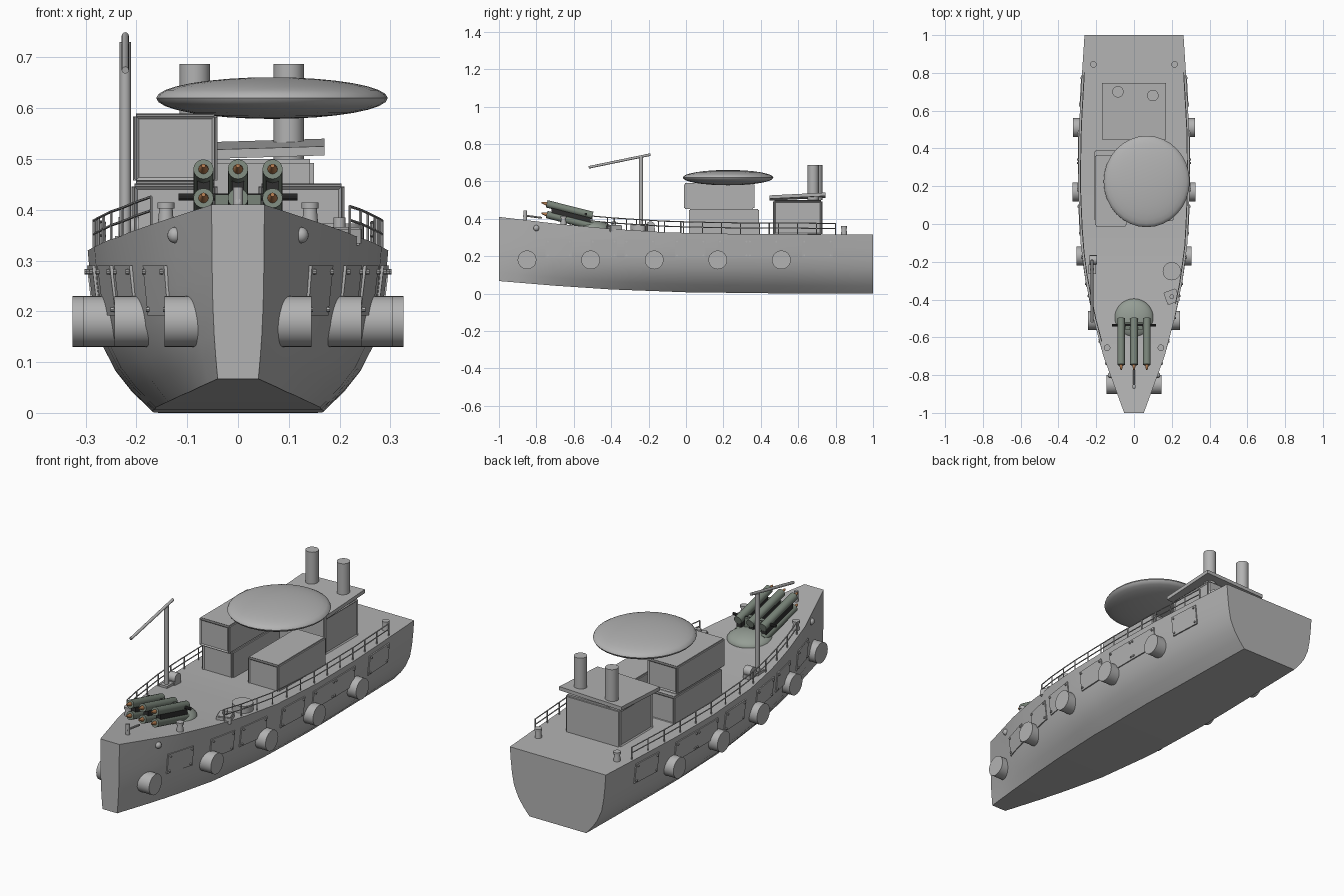
import bpy, bmesh, math
from mathutils import Vector, Matrix

if "Cube" in bpy.data.objects:
    bpy.data.objects.remove(bpy.data.objects["Cube"], do_unlink=True)


def material(name, r, g, b):
    m = bpy.data.materials.new(name)
    m.use_nodes = True
    m.diffuse_color = (r, g, b, 1)
    m.node_tree.nodes["Principled BSDF"].inputs["Base Color"].default_value = (r, g, b, 1)
    return m


GREY = material("ship grey", 0.45, 0.45, 0.45)
GREEN = material("launcher green grey", 0.19, 0.23, 0.19)
DOME = material("mount grey green", 0.30, 0.34, 0.30)
BLACK = material("black steel", 0.03, 0.03, 0.03)
COPPER = material("copper tip", 0.45, 0.20, 0.08)


def finish(name, bm, mat, angle=35):
    """Turn a bmesh into an object, smooth except at sharp edges."""
    bmesh.ops.recalc_face_normals(bm, faces=bm.faces)
    for f in bm.faces:
        f.smooth = True
    for e in bm.edges:
        e.smooth = e.calc_face_angle(0) < math.radians(angle)
    mesh = bpy.data.meshes.new(name)
    bm.to_mesh(mesh)
    bm.free()
    mesh.materials.append(mat)
    ob = bpy.data.objects.new(name, mesh)
    bpy.context.collection.objects.link(ob)
    return ob


def add_rod(bm, p, q, r, r2=None, seg=20):
    p, q = Vector(p), Vector(q)
    d = q - p
    mat = Matrix.Translation((p + q) / 2) @ d.to_track_quat('Z', 'Y').to_matrix().to_4x4()
    bmesh.ops.create_cone(bm, cap_ends=True, segments=seg, radius1=r,
                          radius2=r if r2 is None else r2, depth=d.length, matrix=mat)


def rod(name, p, q, r, mat=GREY, r2=None, seg=20):
    bm = bmesh.new()
    add_rod(bm, p, q, r, r2, seg)
    return finish(name, bm, mat)


def solid(name, points, mat=GREY):
    bm = bmesh.new()
    bmesh.ops.convex_hull(bm, input=[bm.verts.new(p) for p in points])
    bmesh.ops.dissolve_limit(bm, angle_limit=0.02, verts=bm.verts, edges=bm.edges)
    return finish(name, bm, mat, 20)


def box(name, lo, hi, mat=GREY, bevel=0.0, inset=None, turn=0):
    """Box between two corners, with recessed panels on faces along an axis."""
    lo, hi = Vector(lo), Vector(hi)
    bm = bmesh.new()
    bmesh.ops.create_cube(bm, size=1, matrix=Matrix.Translation((lo + hi) / 2)
                          @ Matrix.Rotation(turn, 4, 'Z') @ Matrix.Diagonal((hi - lo).to_4d()))
    if bevel:
        bmesh.ops.bevel(bm, geom=bm.edges[:], offset=bevel, segments=2, affect='EDGES')
    if inset is not None:
        bm.normal_update()
        panels = [f for f in bm.faces if abs(f.normal[inset]) > 0.99]
        bmesh.ops.inset_individual(bm, faces=panels, thickness=0.008, depth=-0.005)
    return finish(name, bm, mat)


def ball(name, centre, size, mat=GREY, u=32, v=16):
    bm = bmesh.new()
    bmesh.ops.create_uvsphere(bm, u_segments=u, v_segments=v, radius=1,
                              matrix=Matrix.Translation(centre) @ Matrix.Diagonal((*size, 1)))
    return finish(name, bm, mat)


def lerp(table, t):
    for (a, va), (b, vb) in zip(table, table[1:]):
        if t <= b:
            return va + (vb - va) * max(0, t - a) / (b - a)
    return table[-1][1]


# Hull lines: deck half width, bottom half width, deck height, keel height
WIDTH = [(-1, .052), (-.7, .162), (-.5, .215), (-.3, .257), (-.1, .283),
         (.2, .296), (.5, .292), (.8, .275), (1, .262)]
FLOOR = [(-1, .04), (-.8, .077), (-.6, .11), (-.4, .138), (-.1, .162), (.3, .17), (1, .155)]
DECK = [(-1, .41), (-.7, .374), (-.4, .346), (-.1, .327), (.2, .32), (1, .315)]
KEEL = [(-1, .067), (-.7, .042), (-.4, .022), (0, .007), (.5, .001), (1, 0)]
SECTION = [(0, 0), (.13, .33), (.25, .57), (.42, .79), (.6, .89), (.78, .95), (1, 1)]


def half(y, z):
    keel, low = lerp(KEEL, y), lerp(FLOOR, y)
    t = (z - keel) / (lerp(DECK, y) - keel)
    return low + (lerp(WIDTH, y) - low) * lerp(SECTION, t)


# Hull: lofted cross sections closed at bow and stern
bm = bmesh.new()
rings = []
for i in range(21):
    y = -1 + i * 0.1
    k, d = lerp(KEEL, y), lerp(DECK, y)
    side = [(half(y, k + (d - k) * t), k + (d - k) * t) for t, _ in SECTION]
    loop = [(x, z) for x, z in side] + [(-x, z) for x, z in reversed(side)]
    rings.append([bm.verts.new((x, y, z)) for x, z in loop])
for a, b in zip(rings, rings[1:]):
    for j in range(len(a)):
        n = (j + 1) % len(a)
        bm.faces.new((a[j], a[n], b[n], b[j]))
bm.faces.new(rings[0])
bm.faces.new(rings[-1])
finish("hull", bm, GREY, 25)

# Fittings repeated on both sides
for s, tag in ((1, "left"), (-1, "right")):
    for i in range(5):
        y = -.85 + i * .34
        x = half(y, .18)
        rod(f"fender_{tag}_{i + 1}", (s * (x - .02), y, .18), (s * (x + .048), y, .18), .05, seg=32)

    # Riveted side plates
    for i, y0 in enumerate((-.75, -.51, -.33, -.06, .17, .33, .62)):
        y1 = y0 + (.14 if i < 2 else .165)
        solid(f"side_plate_{tag}_{i + 1}", [(s * (half(y, z) + o), y, z) for y in (y0, y1)
                                            for z in (.192, .29) for o in (-.006, .006)])
        bm = bmesh.new()
        for y in (y0 + .012, y1 - .012):
            for z in (.204, .278):
                x = half(y, z)
                add_rod(bm, (s * x, y, z), (s * (x + .011), y, z), .005, seg=8)
        finish(f"plate_bolts_{tag}_{i + 1}", bm, GREY)

    # Railing with two bars and posts
    bm = bmesh.new()
    start = -.42 if s > 0 else -.62
    count = 12
    posts = []
    for i in range(count + 1):
        y = start + (.8 - start) * i / count
        posts.append(Vector((s * (lerp(WIDTH, y) - .012), y, lerp(DECK, y))))
    for p in posts:
        add_rod(bm, p - Vector((0, 0, .01)), p + Vector((0, 0, .06)), .003, seg=6)
    for p, q in zip(posts, posts[1:]):
        for h in (.032, .059):
            add_rod(bm, p + Vector((0, 0, h)), q + Vector((0, 0, h)), .0028, seg=6)
    finish(f"railing_{tag}", bm, GREY)

    # Bollards and hawse domes
    for end, x, y in (("bow", .142, -.655), ("stern", .215, .845)):
        z = lerp(DECK, y)
        rod(f"bollard_{end}_{tag}", (s * x, y, z - .01), (s * x, y, z + .035), .017, r2=.013)
        rod(f"bollard_cap_{end}_{tag}", (s * x, y, z + .033), (s * x, y, z + .045), .017)
    ball(f"hawse_{tag}", (s * half(-.8, .35), -.8, .35), (.015, .016, .016), u=16, v=8)

# Midship deckhouses
box("deckhouse_left", (.04, .015, .31), (.21, .39, .452), bevel=.006, inset=1)
box("deckhouse_right", (-.21, .015, .31), (-.04, .39, .452), bevel=.006, inset=1)
box("bridge", (-.207, -.012, .452), (-.04, .365, .59), bevel=.006, inset=1)
ball("radar_dome", (.067, .225, .62), (.228, .242, .041), u=32, v=16)

# Aft cabin with sloping roof and two funnels
box("aft_cabin", (-.15, .465, .31), (.15, .73, .5), bevel=.008, inset=0)
solid("aft_roof", [(x, y, .497 + .05 * (y - .45) + .03 * (x + .17) + h)
                   for x in (-.17, .17) for y in (.447, .747) for h in (0, .018)])
rod("funnel_right", (-.085, .70, .50), (-.085, .70, .687), .03, seg=32)
rod("funnel_left", (.1, .68, .50), (.1, .68, .687), .03, seg=32)

# Mast, boom and winch
rod("mast", (-.222, -.24, .32), (-.222, -.24, .73), .011)
rod("boom", (-.222, -.52, .675), (-.222, -.19, .743), .007, seg=12)
box("mast_foot", (-.242, -.265, .32), (-.202, -.215, .348))
rod("winch_drum", (-.235, -.19, .362), (-.195, -.19, .362), .024, seg=24)
box("winch_base", (-.235, -.215, .32), (-.195, -.165, .35))

# Foredeck hatch, locker and posts
rod("deck_hatch", (.2, -.25, .32), (.2, -.25, .373), .048, seg=32)
box("locker", (.165, -.42, .33), (.235, -.35, .366), turn=.35, bevel=.004)
rod("locker_post", (.2, -.385, .36), (.2, -.385, .385), .012)
rod("bow_post", (0, -.86, .38), (0, -.86, .445), .01)
rod("bow_rail", (0, -.87, .418), (0, -.77, .405), .005, seg=8)

# Rocket launcher on a domed mount
ball("launcher_mount", (0, -.5, .345), (.105, .105, .045), DOME)
box("launcher_pedestal", (-.045, -.56, .36), (.045, -.52, .43), GREEN)
rod("launcher_axle", (-.117, -.535, .425), (.117, -.535, .425), .007, BLACK, seg=10)
for col, x in enumerate((-.068, 0, .068)):
    for row, z in enumerate((.423, .48)):
        front, back = Vector((x, -.745, z)), Vector((x, -.5, z - .062))
        axis = (front - back).normalized()
        tag = f"{col + 1}_{row + 1}"
        rod("launch_tube_" + tag, back, front, .02, GREEN, seg=16)
        rod("rocket_tip_" + tag, front - axis * .005, front + axis * .028, .011, COPPER, r2=.004, seg=12)
    # Dark rail joining the upper and lower tube
    solid(f"tube_rail_{col + 1}", [(x + o, y, z) for o in (-.012, .012) for y, z in
                                   ((-.72, .42), (-.72, .47), (-.51, .367), (-.51, .417))], BLACK)
